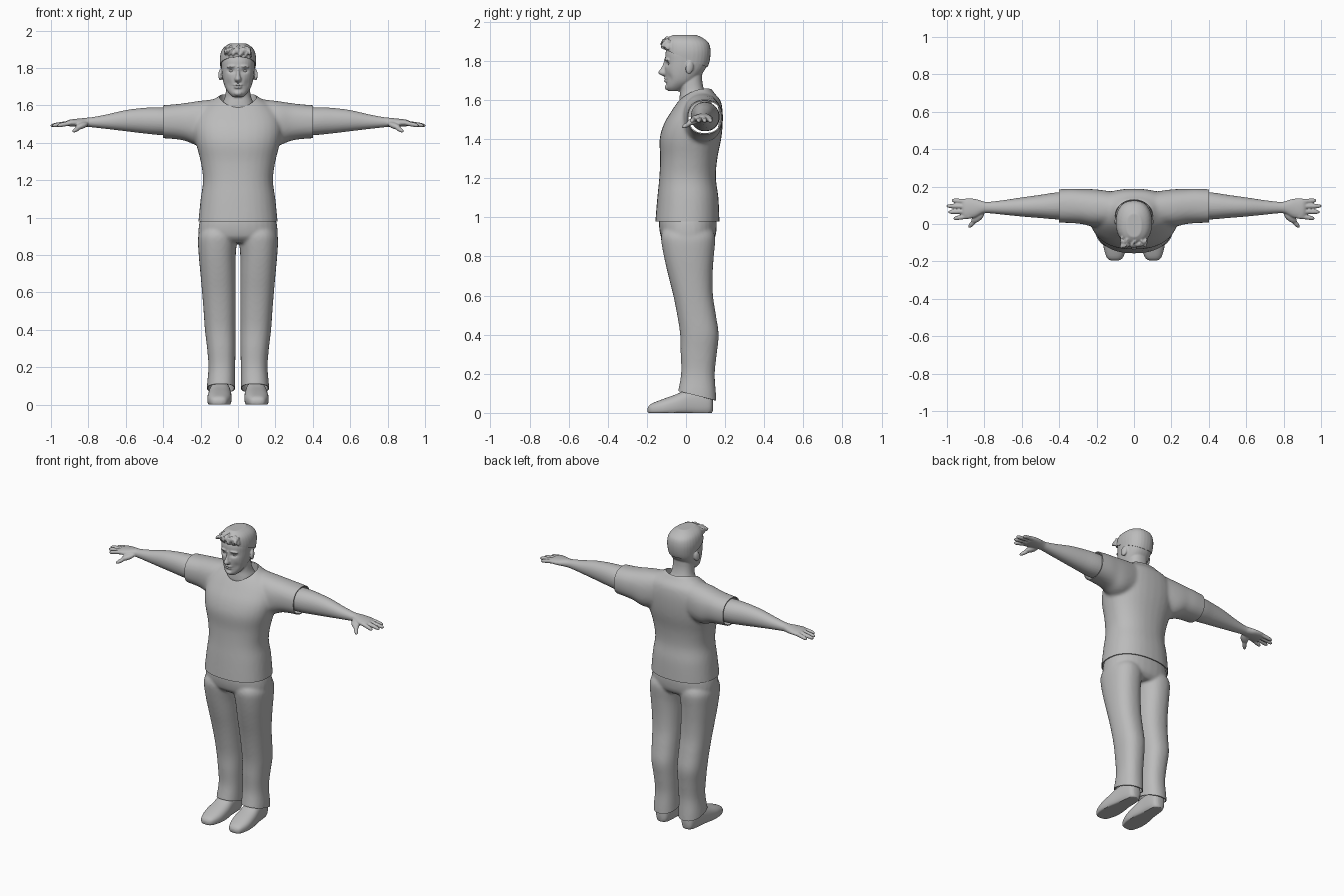
import bpy, bmesh, math, random
from mathutils import Matrix, Vector, Euler

if "Cube" in bpy.data.objects:
    bpy.data.objects.remove(bpy.data.objects["Cube"])

random.seed(4)
grey = bpy.data.materials.new("plain_grey")
grey.diffuse_color = (0.5, 0.5, 0.5, 1)
grey.use_nodes = True
grey.node_tree.nodes["Principled BSDF"].inputs["Base Color"].default_value = grey.diffuse_color
ORDER = {"z": (1, 2, 0), "x": (0, 1, 2), "y": (1, 0, 2)}  # where (t, a, b) land in xyz


def spline(p0, p1, p2, p3, u):
    return [0.5 * (2 * b + (c - a) * u + (2 * a - 5 * b + 4 * c - d) * u * u
                   + (3 * b - a - 3 * c + d) * u ** 3) for a, b, c, d in zip(p0, p1, p2, p3)]


def loft(bm, axis, rings, power=2.3, seg=32, steps=4):
    """Closed skin through rings of (position, min a, max a, min b, max b)."""
    pts = []
    for i in range(len(rings) - 1):
        q = [rings[max(0, min(len(rings) - 1, i + k))] for k in (-1, 0, 1, 2)]
        pts += [spline(*q, s / steps) for s in range(steps)]
    pts.append(rings[-1])
    loops = []
    for t, a0, a1, b0, b1 in pts:
        loop = []
        for k in range(seg):
            c, s = math.cos(math.tau * k / seg), math.sin(math.tau * k / seg)
            a = (a0 + a1) / 2 + (a1 - a0) / 2 * math.copysign(abs(c) ** (2 / power), c)
            b = (b0 + b1) / 2 + (b1 - b0) / 2 * math.copysign(abs(s) ** (2 / power), s)
            v = {"z": (a, b, t), "x": (t, a, b), "y": (a, t, b)}[axis]
            loop.append(bm.verts.new(v))
        loops.append(loop)
    for l, m in zip(loops, loops[1:]):
        for k in range(seg):
            j = (k + 1) % seg
            bm.faces.new((l[k], l[j], m[j], m[k]))
    bm.faces.new(loops[0])
    bm.faces.new(loops[-1])


def ball(bm, centre, size, rot=(0, 0, 0)):
    m = Matrix.LocRotScale(Vector(centre), Euler(rot), Vector(size))
    bmesh.ops.create_uvsphere(bm, u_segments=16, v_segments=10, radius=1, matrix=m)


def make(name, bm):
    bmesh.ops.recalc_face_normals(bm, faces=bm.faces)
    me = bpy.data.meshes.new(name)
    bm.to_mesh(me)
    bm.free()
    ob = bpy.data.objects.new(name, me)
    bpy.context.collection.objects.link(ob)
    me.materials.append(grey)
    return ob


def bake(ob):
    dg = bpy.context.evaluated_depsgraph_get()
    dg.update()
    me = bpy.data.meshes.new_from_object(ob.evaluated_get(dg))
    ob.modifiers.clear()
    ob.data = me


def blend(ob, voxel, rounds):
    """Fuse overlapping pieces into one smooth skin."""
    r = ob.modifiers.new("fuse", "REMESH")
    r.mode, r.voxel_size = "VOXEL", voxel
    s = ob.modifiers.new("soften", "SMOOTH")
    s.factor, s.iterations = 0.5, rounds
    bake(ob)


def cut(ob, *planes):
    """Open the skin, dropping what lies on the normal side of each plane."""
    bm = bmesh.new()
    bm.from_mesh(ob.data)
    for co, no in planes:
        bmesh.ops.bisect_plane(bm, geom=bm.verts[:] + bm.edges[:] + bm.faces[:],
                               plane_co=co, plane_no=no, clear_outer=True)
    bm.to_mesh(ob.data)
    bm.free()


def finish(ob, mirror=False, thick=0):
    if thick:
        m = ob.modifiers.new("cloth", "SOLIDIFY")
        m.thickness, m.offset = thick, -1
    if mirror:
        m = ob.modifiers.new("mirror", "MIRROR")
        m.use_mirror_merge = False
    bake(ob)
    ob.data.materials.clear()
    ob.data.materials.append(grey)
    ob.data.shade_smooth()
    ob.data.set_sharp_from_angle(angle=math.radians(50))


def sym(rings):
    return [(z, -w, w, y0, y1) for z, w, y0, y1 in rings]


def flip(rings):
    return [(z, -x1, -x0, y0, y1) for z, x0, x1, y0, y1 in rings]


# shirt: torso and two sleeves, neck hole, open hem and cuffs
bm = bmesh.new()
loft(bm, "z", sym([(.93, .214, -.16, .172), (.98, .212, -.157, .171), (1.1, .2, -.147, .166),
                   (1.2, .187, -.137, .153), (1.3, .2, -.132, .16), (1.4, .225, -.135, .18),
                   (1.48, .235, -.112, .188), (1.55, .22, -.07, .187), (1.6, .18, -.035, .175),
                   (1.635, .125, -.005, .145), (1.66, .09, .01, .13)]))
for s in (1, -1):
    loft(bm, "x", [(s * x, *r) for x, *r in [
        (.06, 0, .165, 1.42, 1.64), (.2, -.015, .185, 1.385, 1.625), (.28, 0, .187, 1.41, 1.613),
        (.34, .005, .189, 1.42, 1.606), (.44, .008, .183, 1.427, 1.598)]])
shirt = make("shirt", bm)
blend(shirt, .01, 8)
bm = bmesh.new()
loft(bm, "z", sym([(1.52, .095, -.04, .125), (1.75, .105, -.048, .133)]), 2, 48, 1)
hole = make("neck_hole_cutter", bm)
hole.hide_render = hole.hide_viewport = True
b = shirt.modifiers.new("neck", "BOOLEAN")
b.operation, b.object, b.solver = "DIFFERENCE", hole, "EXACT"
bake(shirt)
cut(shirt, ((0, 0, .98), (0, 0, -1)), ((.4, 0, 0), (1, 0, 0)), ((-.4, 0, 0), (-1, 0, 0)))
finish(shirt, thick=.006)

# trousers: hips and two legs, hems cut on a slope
bm = bmesh.new()
leg = [(.03, .015, .168, -.05, .157), (.1, .015, .166, -.042, .153), (.2, .015, .158, -.025, .147),
       (.3, .013, .165, -.027, .157), (.4, .012, .177, -.03, .167), (.5, .012, .184, -.045, .153),
       (.6, .012, .192, -.065, .138), (.7, .012, .201, -.09, .136), (.8, .012, .21, -.113, .142),
       (.89, .004, .214, -.128, .15), (.93, .01, .2, -.12, .14)]
loft(bm, "z", leg)
loft(bm, "z", flip(leg))
loft(bm, "z", sym([(.865, .19, -.09, .12), (.9, .212, -.128, .15), (.98, .205, -.138, .157),
                   (1.03, .18, -.12, .14)]))
trousers = make("trousers", bm)
blend(trousers, .009, 5)
cut(trousers, ((0, -.04, .112), (0, -.25, -1)))
finish(trousers, thick=.006)

# shoes with flat soles
bm = bmesh.new()
loft(bm, "y", [(-.196, .085, .12, .005, .025), (-.18, .06, .145, -.01, .045), (-.12, .038, .163, -.02, .07),
               (-.05, .034, .162, -.02, .095), (.02, .04, .152, -.02, .125), (.09, .045, .142, -.02, .125),
               (.125, .055, .132, -.01, .11), (.137, .075, .115, .01, .08)], 2.5)
for v in bm.verts:
    v.co.z = max(v.co.z, 0)
finish(make("shoes", bm), mirror=True)

# arms: forearm, palm, four fingers and a thumb
bm = bmesh.new()
loft(bm, "x", [(.33, .025, .172, 1.44, 1.585), (.42, .025, .168, 1.442, 1.59), (.5, .032, .156, 1.45, 1.587),
               (.6, .04, .142, 1.462, 1.575), (.7, .05, .127, 1.474, 1.552), (.78, .058, .118, 1.483, 1.537),
               (.81, .055, .122, 1.485, 1.534), (.85, .035, .134, 1.486, 1.53),
               (.9, .026, .136, 1.488, 1.524), (.918, .04, .125, 1.495, 1.515)], 2.1)
for y0, y1, tip in ((.042, .03, .965), (.068, .064, .993), (.094, .096, 1.003), (.119, .126, .975)):
    ring = []
    for u, r in ((0, .013), (.45, .0125), (.85, .011), (1, .005)):
        x, y, z = .88 + (tip - .88) * u, y0 + (y1 - y0) * u, 1.509 - .017 * u
        ring.append((x, y - r, y + r, z - r, z + r))
    loft(bm, "x", ring, 2, 16)
ball(bm, (.835, .038, 1.492), (.045, .023, .017), (0, .3, -.75))
ball(bm, (.862, .006, 1.473), (.038, .013, .012), (0, .4, -.85))
arms = make("arms", bm)
blend(arms, .0045, 3)
finish(arms, mirror=True)

# head: neck, skull, nose, brows, lips and ears
bm = bmesh.new()
loft(bm, "z", sym([(1.53, .1, -.02, .13), (1.58, .095, -.034, .123), (1.615, .082, -.033, .11),
                   (1.65, .069, -.03, .093), (1.7, .063, -.035, .083), (1.77, .06, -.03, .085)]))
loft(bm, "z", sym([(1.645, .028, -.09, -.03), (1.663, .047, -.1, .0), (1.69, .066, -.1, .04),
                   (1.72, .077, -.105, .07), (1.76, .085, -.108, .1), (1.8, .089, -.106, .115),
                   (1.84, .09, -.105, .12), (1.88, .082, -.09, .112), (1.905, .062, -.06, .09),
                   (1.92, .03, -.02, .05)]))
loft(bm, "z", sym([(1.81, .008, -.112, -.08), (1.785, .009, -.118, -.08), (1.76, .012, -.13, -.08),
                   (1.742, .018, -.142, -.08), (1.73, .016, -.134, -.08), (1.722, .008, -.115, -.08)]), 2, 16)
ball(bm, (0, -.103, 1.709), (.024, .011, .006))
ball(bm, (0, -.102, 1.697), (.021, .011, .007))
ball(bm, (0, -.095, 1.665), (.022, .014, .014))
for s in (1, -1):
    ball(bm, (s * .037, -.097, 1.808), (.026, .012, .007), (0, s * .12, s * .3))
    ball(bm, (s * .093, .018, 1.765), (.011, .021, .033), (-.2, 0, s * .3))
head = make("head", bm)
blend(head, .0045, 3)
# eye sockets, hollow cheeks and the groove between the lips
for x, z, rx, rz, depth in ((.036, 1.785, .018, .011, .012), (-.036, 1.785, .018, .011, .012),
                            (.05, 1.715, .016, .022, .006), (-.05, 1.715, .016, .022, .006),
                            (0, 1.703, .026, .003, .004)):
    for v in head.data.vertices:
        if v.co.y < -.03:
            v.co.y += depth * math.exp(-((v.co.x - x) / rx) ** 2 - ((v.co.z - z) / rz) ** 2)
finish(head)

# eyes
bm = bmesh.new()
ball(bm, (.036, -.083, 1.784), (.014, .010, .007), (0, 0, .25))
finish(make("eyes", bm), mirror=True)

# hair: close cap with tufts swept up at the front
bm = bmesh.new()
loft(bm, "z", sym([(1.72, .078, -.09, .075), (1.76, .088, -.1, .106), (1.8, .094, -.107, .121),
                   (1.85, .097, -.11, .126), (1.89, .089, -.108, .117), (1.915, .07, -.095, .09),
                   (1.932, .04, -.07, .055)]))
for i in range(60):
    x, y = random.uniform(-.068, .068), random.uniform(-.118, -.02)
    z = 1.918 - 4 * x * x - 4 * max(0, -y - .06) ** 2 - random.uniform(0, .012)
    ball(bm, (x, y, z), (.007, .02, .012), (random.uniform(-.7, .3), 0, random.uniform(-.7, .7)))
for i in range(13):
    x = -.066 + .011 * i
    ball(bm, (x, -.112 + 5 * x * x, 1.885 + random.uniform(-.012, .012)), (.008, .016, .02),
         (random.uniform(-.6, .2), random.uniform(-.4, .4), 0))
hair = make("hair", bm)
blend(hair, .0045, 1)
cut(hair, ((0, -.11, 1.858), (0, -.41, -1)))
finish(hair, thick=.004)
